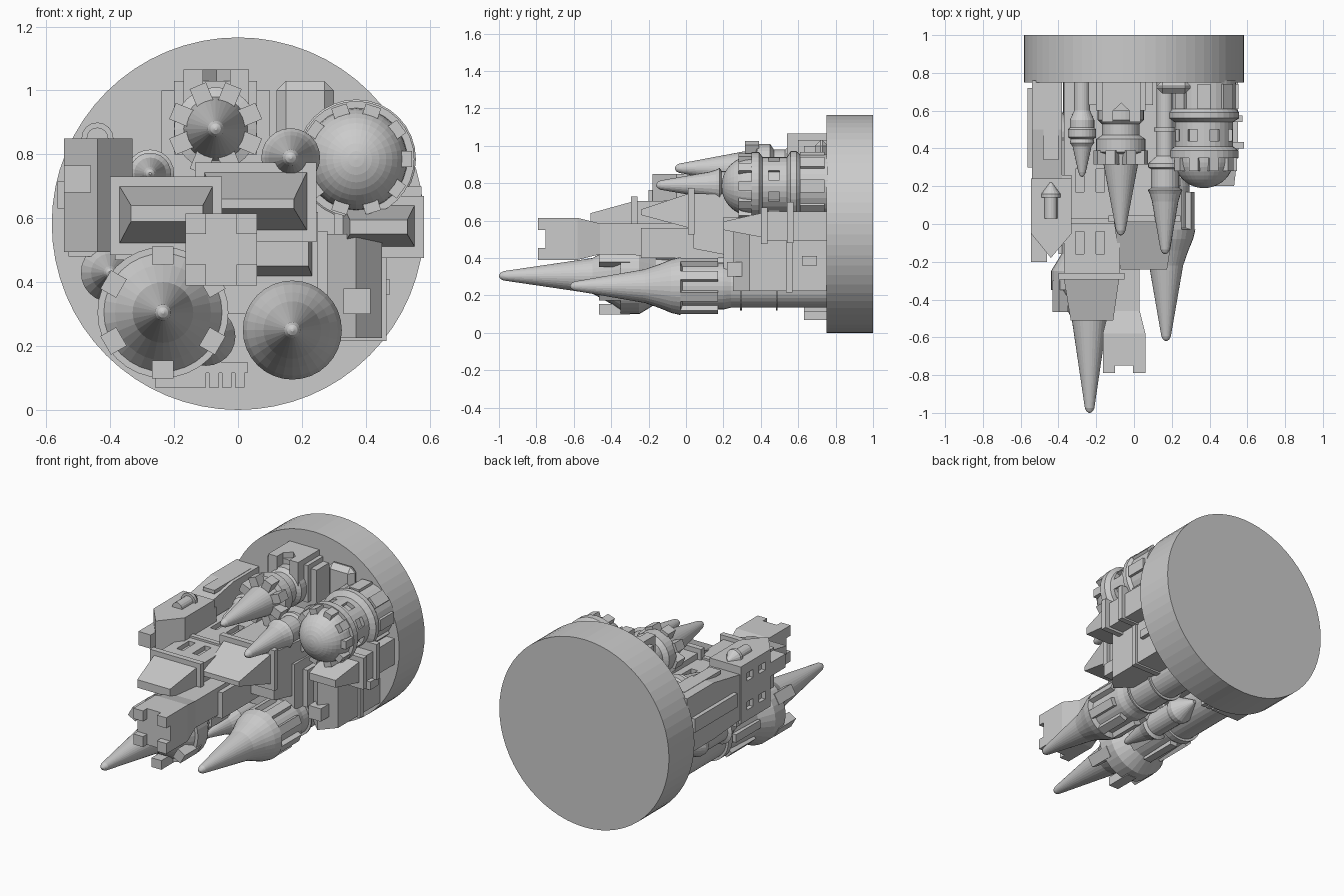
import bpy, bmesh
from math import pi, cos, sin
from mathutils import Matrix, Vector

if "Cube" in bpy.data.objects:
    bpy.data.objects.remove(bpy.data.objects["Cube"])


def finish(bm, name):
    bmesh.ops.recalc_face_normals(bm, faces=bm.faces)
    me = bpy.data.meshes.new(name)
    bm.to_mesh(me)
    bm.free()
    ob = bpy.data.objects.new(name, me)
    bpy.context.collection.objects.link(ob)
    return ob


def loft(bm, rings):
    """Skin closed rings of points and cap both ends."""
    vs = [[bm.verts.new(p) for p in r] for r in rings]
    n = len(vs[0])
    for a, b in zip(vs, vs[1:]):
        for i in range(n):
            bm.faces.new((a[i], a[(i + 1) % n], b[(i + 1) % n], b[i]))
    bm.faces.new(vs[0])
    bm.faces.new(vs[-1])


def lathe(name, x, z, prof, n=32):
    """Round tower along y; prof = (y, radius)."""
    bm = bmesh.new()
    loft(bm, [[(x + r * cos(2 * pi * i / n), y, z + r * sin(2 * pi * i / n)) for i in range(n)]
              for y, r in prof])
    return finish(bm, name)


def rects(name, *secs):
    """Rectangular sections along y: (y, x0, x1, z0, z1)."""
    bm = bmesh.new()
    loft(bm, [[(a, y, c), (b, y, c), (b, y, d), (a, y, d)] for y, a, b, c, d in secs])
    return finish(bm, name)


def boxes(name, *bs):
    """Boxes given as (x0, x1, y0, y1, z0, z1)."""
    bm = bmesh.new()
    for a, b, c, d, e, f in bs:
        loft(bm, [[(a, y, e), (b, y, e), (b, y, f), (a, y, f)] for y in (c, d)])
    return finish(bm, name)


def radial(name, x, z, n, y0, y1, r0, r1, w, off=0.0):
    """Ring of n boxes around a tower axis."""
    bm = bmesh.new()
    for k in range(n):
        t = off + 2 * pi * k / n
        u, v = Vector((cos(t), 0, sin(t))), Vector((-sin(t), 0, cos(t)))
        c = Vector((x, 0, z))
        loft(bm, [[c + Vector((0, y, 0)) + u * r + v * s for r, s in
                   ((r0, -w / 2), (r1, -w / 2), (r1, w / 2), (r0, w / 2))] for y in (y0, y1)])
    return finish(bm, name)


def prism(name, pts, z0, z1):
    """Extrude an x-y outline between two heights."""
    bm = bmesh.new()
    loft(bm, [[(x, y, z) for x, y in pts] for z in (z0, z1)])
    return finish(bm, name)


def cut(ob, cutter):
    cutter.hide_render = True
    cutter.hide_viewport = True
    cutter.display_type = 'WIRE'
    m = ob.modifiers.new("openings", 'BOOLEAN')
    m.operation, m.solver, m.object = 'DIFFERENCE', 'EXACT', cutter


def tip(y, r=0.025):
    """Rounded spire point starting at y."""
    return [(y, .004), (y + .008, r * .65), (y + .025, r)]


# round base disc
lathe("base_disc", 0, .583, [(.75, .583), (1, .583)], 64)

# big lower-left tower with crenellated head
A = (-.235, .305)
lathe("great_tower", *A, tip(-1) + [(-.5, .095), (-.4, .15), (-.35, .185), (-.35, .205), (-.25, .205),
      (-.16, .15), (.1, .14), (.1, .155), (.14, .155), (.14, .14), (.76, .14)])
radial("great_tower_merlons", *A, 6, -.465, -.3, .15, .207, .067, pi / 6)
radial("great_tower_ribs", *A, 8, -.16, .08, .12, .165, .05)

# lower-right tower with bracketed head
B = (.17, .25)
lathe("second_tower", *B, tip(-.62) + [(-.22, .09), (-.14, .118), (-.08, .143), (-.03, .155), (-.02, .125),
      (.2, .125), (.24, .115), (.29, .115), (.29, .13), (.3, .13), (.3, .115), (.48, .115),
      (.48, .13), (.49, .13), (.49, .115), (.76, .115)])
radial("second_tower_brackets", *B, 8, -.03, .17, .11, .152, .05, pi / 8)

# domed tower
C = (.37, .785)
dome = [(.35 - .16 * cos(a), max(.16 * sin(a), .003)) for a in [k * pi / 20 for k in range(11)]]
t = lathe("domed_tower", *C, dome + [(.35, .182), (.39, .182), (.41, .155), (.54, .155), (.56, .187),
          (.59, .187), (.61, .17), (.76, .17)])
cut(t, radial("domed_tower_windows", *C, 8, .44, .5, .13, .2, .055, pi / 8))
radial("domed_tower_merlons", *C, 10, .28, .36, .14, .175, .05)
radial("domed_tower_piers", *C, 8, .61, .74, .15, .183, .07, 0)

# upper tower with wedge merlons
D = (-.07, .88)
lathe("upper_tower", *D, tip(-.06) + [(.32, .092), (.32, .13), (.33, .13)][:1] +
      [(.37, .1), (.38, .13), (.45, .13), (.47, .1), (.53, .1), (.55, .122), (.6, .122), (.62, .1), (.76, .1)])
radial("upper_tower_merlons", *D, 8, .315, .39, .085, .146, .055, pi / 8)

# slim towers
lathe("slim_tower_right", .165, .79, tip(-.16) + [(.12, .07), (.16, .082), (.18, .092), (.19, .075), (.29, .075),
      (.3, .09), (.32, .09), (.36, .045), (.49, .045), (.49, .06), (.51, .06), (.51, .045), (.76, .045)], 24)
lathe("slim_tower_left", -.275, .74, tip(.25, .02) + [(.41, .05), (.43, .065), (.45, .06), (.46, .075), (.5, .075),
      (.51, .065), (.55, .065), (.6, .042), (.76, .042)], 24)

# turrets hung beside the great tower on pointed corbels
for nm, x, z, y in (("turret_low", -.1, .23, -.2), ("turret_side", -.4, .43, -.02)):
    lathe(nm, x, z, tip(y, .02) + [(y + .2, .06), (y + .27, .092), (y + .28, .07), (y + .46, .07),
          (y + .48, .08), (y + .51, .08), (y + .63, .01)], 24)

# far-left gabled house
h = prism("left_house", [(-.545, .24), (-.545, -.05), (-.44, -.18), (-.33, -.05), (-.33, .24)], .495, .85)
cut(h, boxes("left_house_windows", *[(-.6, -.52, y, y + .06, z, z + .05)
                                     for y in (.0, .12) for z in (.56, .74)]))
boxes("left_house_chimney", (-.545, -.46, -.2, 0, .68, .765))
rects("left_house_stem", (.23, -.54, -.38, .52, .8), (.5, -.54, -.38, .5, .85), (.76, -.54, -.38, .5, .85))
boxes("left_stem_panels", (-.565, -.53, .3, .72, .63, .715), (-.48, -.40, .34, .7, .83, .852),
      (-.53, -.33, .22, .26, .48, .8))
lathe("left_house_oriel", -.44, .85, [(.03, .034), (.14, .034), (.14, .05), (.16, .05), (.22, .005)], 16)


def hall(name, x0, x1, z0, z1, yf, yr, ends, zr):
    """Eaves slab and hipped roof with a narrow ridge."""
    boxes(name + "_eaves", (x0, x1, yf, yf + .035, z0, z1))
    rects(name + "_roof", (yr, ends[0], ends[1], *zr),
          (yf + .01, x0 + .028, x1 - .028, z0 + .035, z1 - .028))


# three hip-roofed halls
hall("left_hall", -.4, -.05, .485, .73, -.295, -.51, (-.335, -.11), (.59, .64))
w = rects("left_hall_body", (-.27, -.37, -.075, .5, .705), (.3, -.37, -.075, .48, .71), (.76, -.37, -.05, .4, .71))
cut(w, boxes("left_hall_windows", *[(x, x + .045, y, y + .12, .68, .8)
                                    for x in (-.31, -.2) for y in (-.16, .17)]))
boxes("left_hall_band", (-.385, -.06, 0, .03, .47, .72))
hall("middle_hall", -.135, .245, .525, .775, .01, -.24, (-.07, .175), (.63, .66))
rects("middle_hall_body", (.04, -.11, .22, .45, .745), (.3, -.11, .24, .4, .74), (.76, -.11, .24, .35, .74))
hall("right_hall", .3, .582, .475, .67, .4, .2, (.35, .53), (.55, .595))
boxes("right_hall_body", (.32, .55, .42, .76, .49, .65), (.31, .575, .54, .575, .48, .7))

# lower-right gabled house
prism("right_house", [(.28, .76), (.28, .34), (.37, .25), (.45, .34), (.45, .76)], .225, .55)
boxes("right_house_trim", (.33, .415, .22, .36, .3, .38), (.27, .465, .535, .57, .215, .55),
      (.44, .475, .62, .7, .36, .41))

# inner keep filling the middle
boxes("inner_keep", (-.3, .25, .2, .76, .3, .62), (.06, .28, .28, .76, .33, .56))

# tall square lookout with notched top
rects("lookout", (-.75, -.165, .06, .39, .615), (-.58, -.165, .06, .39, .615),
      (-.46, -.135, .03, .42, .585), (.3, -.135, .03, .4, .585))
boxes("lookout_merlons", *[(x, x + .065, -.79, -.74, z, z + .065)
                           for x in (-.165, -.005) for z in (.39, .55)])
boxes("lookout_buttress", (-.12, .06, -.24, .3, .4, .56))

# rear gatehouse with battlements and wall slabs
g = prism("gatehouse", [(-.17, .76), (-.17, .54), (-.11, .54), (-.11, .6), (-.0675, .64), (-.025, .6),
                        (-.025, .54), (.035, .54), (.035, .76)], .85, 1.065)
boxes("rear_walls", (-.24, .1, .63, .76, .7, 1.0), (-.2, .06, .6, .76, .8, 1.03))
for ob in [boxes("chamfered_wall", (.12, .3, .69, .76, .75, 1.03))]:
    m = ob.modifiers.new("chamfer", 'BEVEL')
    m.width, m.segments = .03, 1

# bottom stair step
boxes("bottom_step", (-.26, .03, .63, .76, .115, .15), (-.26, -.13, .63, .76, .07, .12),
      *[(-.13 + .04 * i, -.1 + .04 * i, .63 + .0 * i, .76, .07, .12) for i in range(4)])
